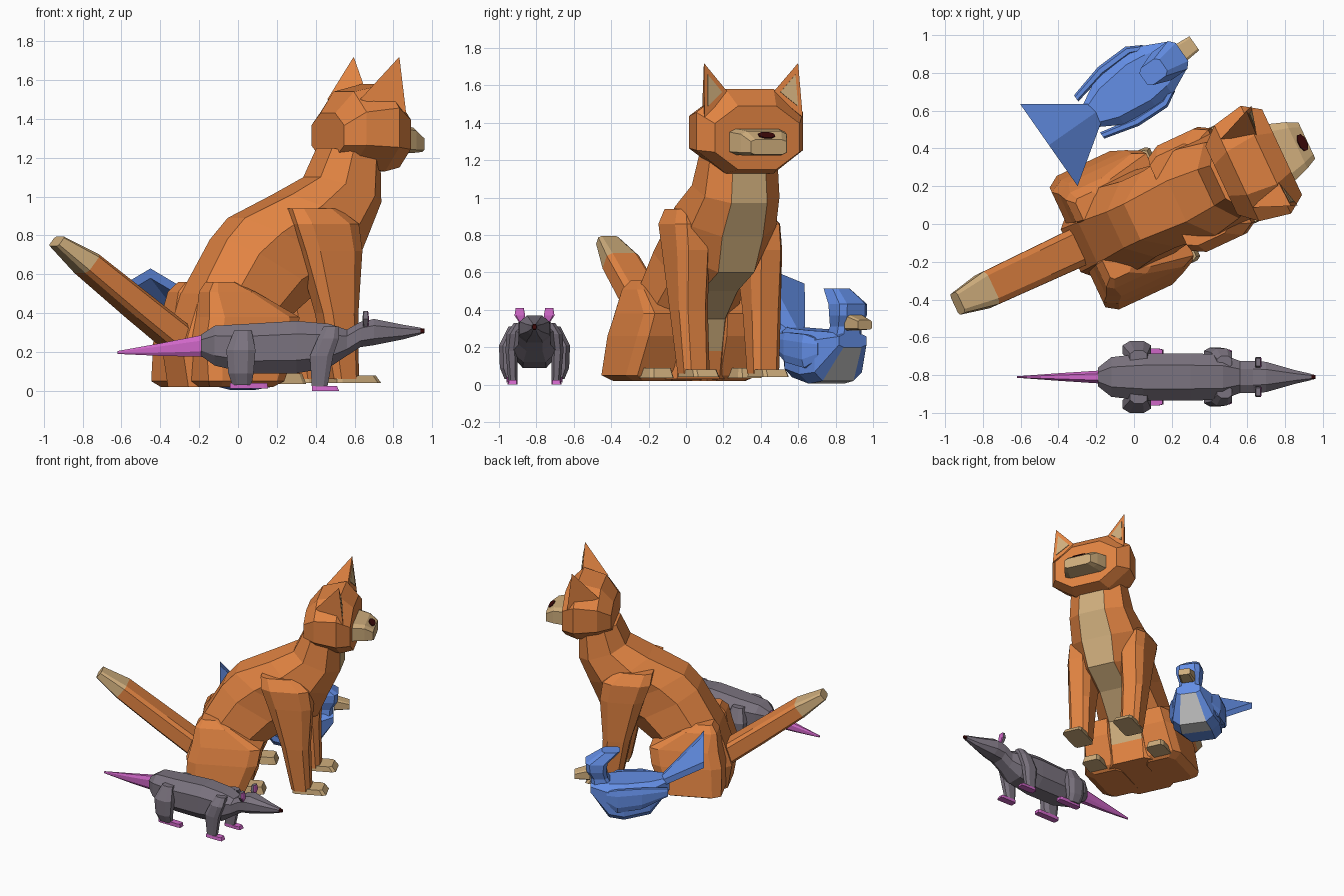
import bpy, bmesh, math
from mathutils import Vector as V

if "Cube" in bpy.data.objects:
    bpy.data.objects.remove(bpy.data.objects["Cube"])


def material(name, rgb):
    m = bpy.data.materials.new(name)
    m.diffuse_color = (*rgb, 1)
    m.use_nodes = True
    m.node_tree.nodes["Principled BSDF"].inputs["Base Color"].default_value = m.diffuse_color
    return m


ORANGE = material("orange fur", (.76, .23, .055))
CREAM = material("cream fur", (.63, .425, .205))
MAROON = material("maroon nose", (.05, .003, .003))
GREY = material("grey fur", (.195, .17, .21))
PINK = material("pink skin", (.62, .135, .57))
BLUE = material("blue feathers", (.125, .27, .78))
PALE = material("pale breast", (.6, .6, .6))

frame = [(0, 0, 0), 0]          # location and heading of the current animal


def solid(name, rings, mats, rule=None):
    """Skin over rings of points; rule(ring, side) picks the material."""
    mats = mats if isinstance(mats, list) else [mats]
    bm = bmesh.new()
    vs = [[bm.verts.new(p) for p in r] for r in rings]
    n = len(rings[0])
    bm.faces.new(vs[0])
    bm.faces.new(vs[-1]).material_index = rule(len(rings) - 1, -1) if rule else 0
    for j in range(len(vs) - 1):
        for i in range(n):
            k = (i + 1) % n
            f = bm.faces.new((vs[j][i], vs[j][k], vs[j + 1][k], vs[j + 1][i]))
            f.material_index = rule(j, i) if rule else 0
    bmesh.ops.recalc_face_normals(bm, faces=bm.faces)
    me = bpy.data.meshes.new(name)
    bm.to_mesh(me)
    bm.free()
    for m in mats:
        me.materials.append(m)
    ob = bpy.data.objects.new(name, me)
    ob.location = frame[0]
    ob.rotation_euler.z = math.radians(frame[1])
    bpy.context.collection.objects.link(ob)


def octagon(sec, b):
    c, u, v = map(V, sec)
    signs = [(b, 1), (1, b), (1, -b), (b, -1), (-b, -1), (-1, -b), (-1, b), (-b, 1)]
    return [c + u * p + v * q for p, q in signs]


def loft(name, secs, mats, rule=None, b=.5):
    solid(name, [octagon(s, b) for s in secs], mats, rule)


def along(x, w, lo, hi):        # section facing forward
    return (x, 0, (lo + hi) / 2), (0, w, 0), (0, 0, (hi - lo) / 2)


def tilt(bx, bz, fx, fz, w):    # section between a back point and a front point
    return ((bx + fx) / 2, 0, (bz + fz) / 2), (0, w, 0), ((fx - bx) / 2, 0, (fz - bz) / 2)


def up(z, x0, x1, y0, y1):      # level section
    return ((x0 + x1) / 2, (y0 + y1) / 2, z), ((x1 - x0) / 2, 0, 0), (0, (y1 - y0) / 2, 0)


def pair(name, secs, mat, b=.5, rule=None):
    """Level sections lofted on the left and mirrored to the right."""
    for side, sg in (("left", 1), ("right", -1)):
        loft(f"{side}_{name}", [up(z, x0, x1, sg * y0, sg * y1) for z, x0, x1, y0, y1 in secs], mat, rule, b)


# ---------------- cat ----------------
frame[:] = [(0, .015, 0), 25]
torso = [(-.34, .02, .12, .03, .26), (-.37, .2, .15, .18, .26), (-.27, .5, .2, .35, .25),
         (-.11, .78, .39, .5, .22), (-.01, .89, .60, .60, .22), (.25, 1.01, .68, .79, .25),
         (.42, 1.1, .765, .97, .22), (.49, 1.25, .765, 1.18, .2)]
loft("cat_torso", [tilt(*t) for t in torso], [ORANGE, CREAM],
     lambda j, i: int(i == 7 and j > 0), .48)

loft("cat_head", [along(*a) for a in ((.51, .2, 1.2, 1.43), (.6, .28, 1.16, 1.54),
     (.77, .315, 1.13, 1.58), (.865, .25, 1.15, 1.49))], ORANGE, None, .45)
loft("cat_muzzle", [along(*a) for a in ((.82, .18, 1.23, 1.375), (.95, .135, 1.225, 1.355),
     (1.01, .105, 1.23, 1.31))], CREAM, None, .75)
loft("cat_nose", [((.982 + .004 * t, 0, 1.331 + .0055 * t), (0, .046, 0), (.021, 0, -.0155))
     for t in (0, 1)], MAROON, None, .4)

for side, sg in (("left", 1), ("right", -1)):
    inner, outer, back = V((.78, sg * .13, 1.56)), V((.82, sg * .29, 1.43)), V((.6, sg * .2, 1.5))
    tip = V((.787, sg * .278, 1.72))
    base = [inner, outer, back]
    solid(f"{side}_cat_ear", [base, [tip.lerp(p, .015) for p in base]], ORANGE)
    # cream lining on the front of the ear
    tri = [inner, outer, tip]
    mid = (inner + outer + tip) / 3
    nrm = (outer - inner).cross(tip - inner).normalized() * sg
    tri = [p.lerp(mid, .42) for p in tri]
    solid(f"{side}_cat_ear_lining", [[p - nrm * .002 for p in tri], [p + nrm * .005 for p in tri]], CREAM)

pair("cat_front_leg", [(.06, .43, .57, .13, .28), (.4, .36, .56, .13, .30), (.72, .26, .58, .12, .31),
                       (.86, .21, .56, .12, .31), (.94, .2, .46, .12, .26)], ORANGE, .6)
pair("cat_front_paw", [(.04, .44, .69, .13, .28), (.08, .44, .66, .135, .275)], CREAM, .8)
pair("cat_thigh", [(.02, -.3, .06, .1, .33), (.05, -.33, .1, .1, .39), (.26, -.33, .19, .1, .36),
                   (.38, -.3, .21, .1, .33), (.51, -.28, -.02, .1, .28), (.56, -.24, -.12, .1, .235)], ORANGE, .72)
pair("cat_hind_paw", [(.035, 0, .24, .19, .33), (.09, 0, .22, .2, .32)], CREAM, .8)

tail = [(-.26, .21, .105, .075), (-.56, .43, .1, .07), (-.86, .655, .095, .062), (-1.03, .77, .06, .032)]
loft("cat_tail", [((x, 0, z), (0, w, 0), (.62 * t, 0, .78 * t)) for x, z, w, t in tail],
     [ORANGE, CREAM], lambda j, i: int(j >= 2), .7)

# ---------------- rat ----------------
frame[:] = [(0, -.81, 0), 0]
rat = [(-.19, .05, .18, .29), (-.12, .105, .13, .335), (.05, .125, .09, .345), (.3, .125, .09, .36),
       (.47, .12, .12, .345), (.56, .085, .18, .315), (.63, .085, .225, .355), (.70, .08, .235, .37),
       (.85, .037, .265, .34), (.94, .016, .29, .325)]
loft("rat_body", [along(*a) for a in rat], GREY)
loft("rat_nose", [along(.935, .014, .292, .324), along(.96, .011, .297, .32)], MAROON)
loft("rat_tail", [along(-.17, .035, .175, .29), along(-.4, .02, .18, .245), along(-.62, .004, .19, .205)], PINK)
pair("rat_hind_leg", [(.03, -.03, .07, .1, .16), (.09, -.05, .08, .11, .185), (.21, -.06, .09, .1, .19),
                      (.31, -.02, .07, .07, .14)], GREY)
pair("rat_hind_foot", [(.012, -.04, .155, .1, .15), (.04, -.04, .15, .1, .15)], PINK, .8)
pair("rat_front_leg", [(.02, .38, .46, .09, .14), (.18, .37, .49, .09, .155), (.27, .41, .52, .07, .15),
                       (.33, .44, .52, .05, .11)], GREY)
pair("rat_front_foot", [(0, .38, .52, .09, .145), (.024, .38, .51, .09, .14)], PINK, .8)
# ears are grey behind and pink in front
pair("rat_ear", [(.33, .645, .67, .05, .08), (.37, .64, .675, .05, .107), (.41, .645, .67, .057, .1)],
     [GREY, PINK], .7, lambda j, i: int(i in (0, 1, 2)))

# ---------------- bird ----------------
frame[:] = [(0, .733, 0), 35]
bird = [(-.3, .06, .21, .31), (-.16, .14, .04, .3), (.03, .175, .005, .29), (.14, .155, .02, .285),
        (.275, .09, .2, .27)]
loft("bird_body", [along(*a) for a in bird], [BLUE, PALE],
     lambda j, i: int(j >= 2 and i == 3), .65)
head = [(.2, .08, .27, .09), (.31, .15, .27, .075), (.37, .16, .305, .09), (.43, .15, .31, .09), (.515, .06, .19, .055)]
loft("bird_head", [up(z, a, c, -w, w) for z, a, c, w in head], BLUE, None, .65)
loft("bird_beak", [along(.28, .055, .29, .38), along(.39, .045, .295, .345)], CREAM, None, .75)

for side, sg in (("left", 1), ("right", -1)):
    wing = [(-.29, .12, .02, .23, .03), (-.1, .165, .025, .2, .08), (.08, .17, .025, .18, .09), (.16, .13, .02, .19, .05)]
    loft(f"{side}_bird_wing", [((x, sg * y, z), (0, t, 0), (0, 0, h)) for x, y, t, z, h in wing], BLUE)


# tented tail fan
def fan(x, w, edge, mid, t):
    return [(x, -w, edge), (x, 0, mid), (x, w, edge), (x, w, edge + t), (x, 0, mid + t), (x, -w, edge + t)]


solid("bird_tail", [fan(-.24, .05, .24, .25, .05), fan(-.55, .265, .49, .58, .05)], BLUE)
